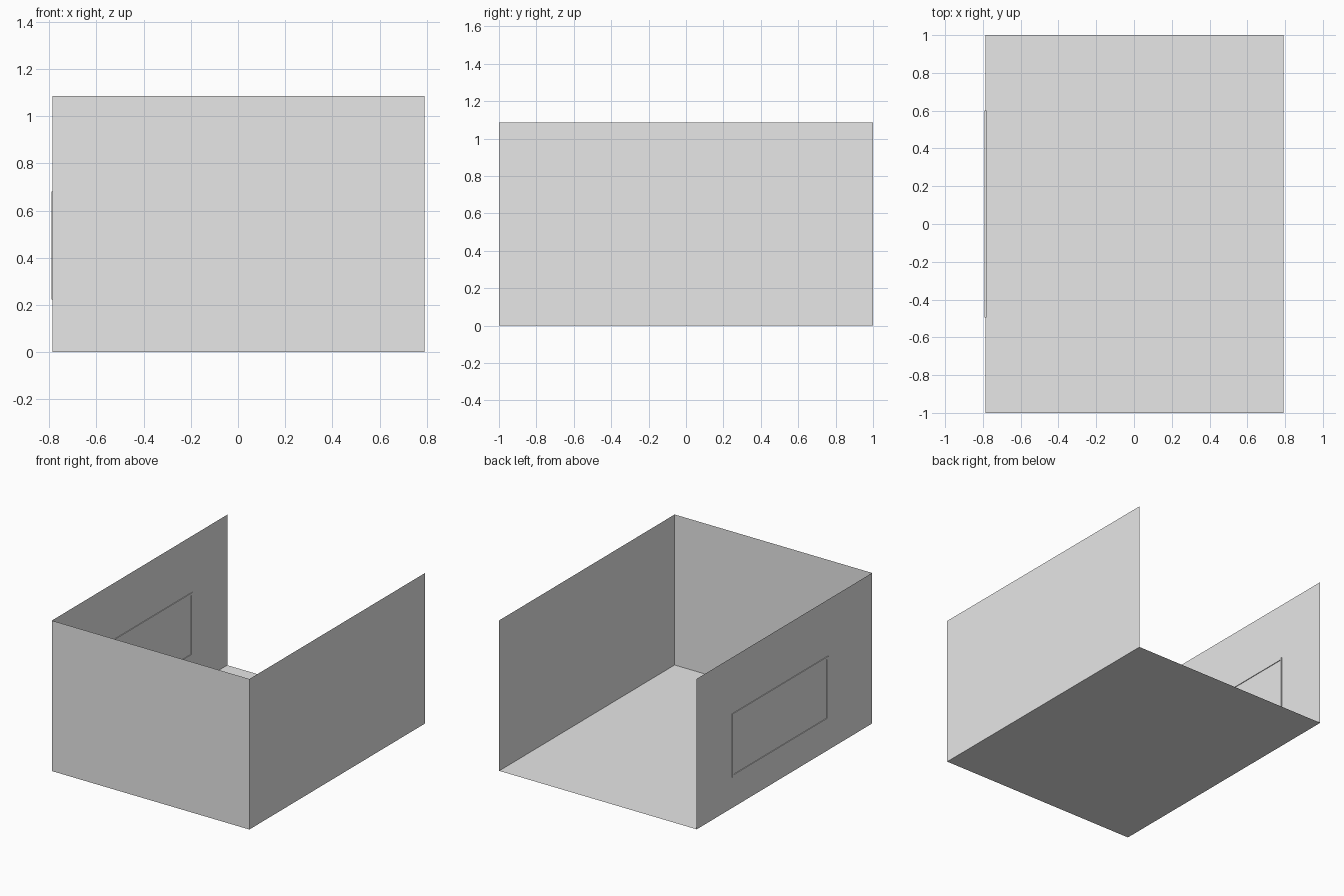
import bpy
from mathutils import Vector

cube = bpy.data.objects.get("Cube")
if cube:
    bpy.data.objects.remove(cube, do_unlink=True)

# Single light grey finish
grey = bpy.data.materials.new("light_grey")
grey.use_nodes = True
colour = (0.8, 0.8, 0.8, 1.0)
grey.diffuse_color = colour
grey.node_tree.nodes["Principled BSDF"].inputs["Base Color"].default_value = colour

LEFT, RIGHT = 0.791, -0.786
FRONT, BACK = -1.0, 1.0
HEIGHT = 1.086


def add_object(name, verts, faces):
    mesh = bpy.data.meshes.new(name)
    mesh.from_pydata(verts, [], faces)
    mesh.materials.append(grey)
    obj = bpy.data.objects.new(name, mesh)
    bpy.context.collection.objects.link(obj)
    return obj


def sheet(name, corner, u, v):
    """Flat rectangle spanned by two edge vectors; it faces u x v."""
    c, u, v = Vector(corner), Vector(u), Vector(v)
    return add_object(name, [c, c + u, c + u + v, c + v], [(0, 1, 2, 3)])


# Floor and three thin walls, open at the back and top
width, depth = LEFT - RIGHT, BACK - FRONT
up = (0, 0, HEIGHT)
sheet("floor", (RIGHT, FRONT, 0), (width, 0, 0), (0, depth, 0))
sheet("front_wall", (RIGHT, FRONT, 0), (width, 0, 0), up)
sheet("left_wall", (LEFT, FRONT, 0), (0, depth, 0), up)
sheet("right_wall", (RIGHT, BACK, 0), (0, -depth, 0), up)


# Window frame: a rectangular ring standing proud on both sides of the wall
def window_frame(name, x, y0, y1, z0, z1, bar, half):
    verts = []
    for side in (x - half, x + half):
        for inset in (0, bar):
            a, b, c, d = y0 + inset, y1 - inset, z0 + inset, z1 - inset
            verts += [(side, a, c), (side, b, c), (side, b, d), (side, a, d)]
    faces = []
    for i in range(4):
        j = (i + 1) % 4
        faces += [
            (i, i + 4, j + 4, j),             # outside face
            (i + 8, j + 8, j + 12, i + 12),   # inside face
            (i, j, j + 8, i + 8),             # outer edge
            (i + 4, i + 12, j + 12, j + 4),   # inner reveal
        ]
    return add_object(name, verts, faces)


window_frame("window_frame", RIGHT, -0.495, 0.6, 0.222, 0.68, 0.015, 0.005)
